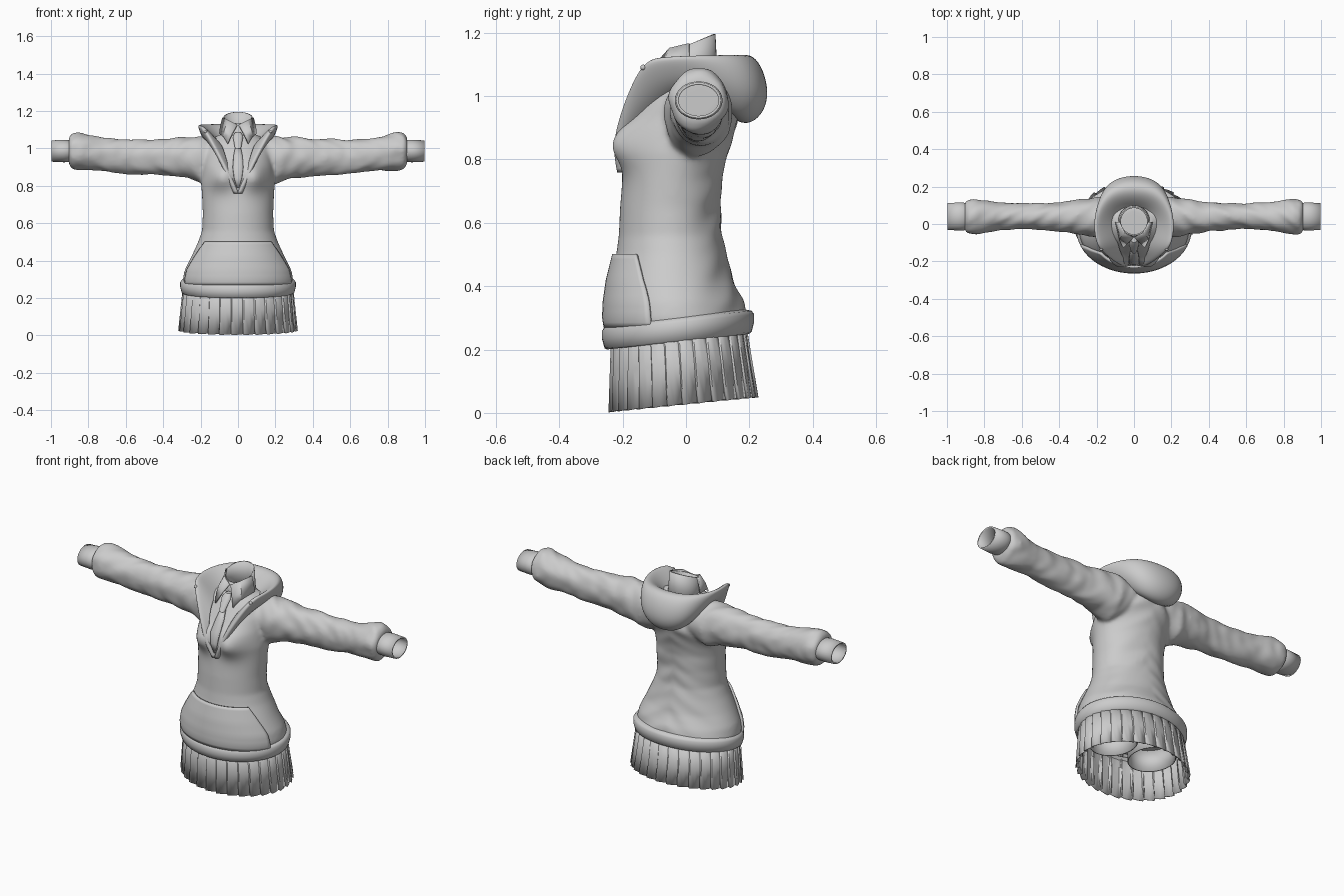
import bpy, bmesh, math
from mathutils import Vector, noise

if "Cube" in bpy.data.objects:
    bpy.data.objects.remove(bpy.data.objects["Cube"])

cloth = bpy.data.materials.new("grey cloth")
cloth.use_nodes = True
GREY = (0.6, 0.6, 0.6, 1)
cloth.diffuse_color = GREY
cloth.node_tree.nodes["Principled BSDF"].inputs["Base Color"].default_value = GREY


def make(name, bm, angle=40):
    bmesh.ops.recalc_face_normals(bm, faces=bm.faces)
    mesh = bpy.data.meshes.new(name)
    bm.to_mesh(mesh)
    bm.free()
    ob = bpy.data.objects.new(name, mesh)
    bpy.context.collection.objects.link(ob)
    mesh.materials.append(cloth)
    bpy.ops.object.select_all(action='DESELECT')
    ob.select_set(True)
    bpy.context.view_layer.objects.active = ob
    bpy.ops.object.shade_smooth_by_angle(angle=math.radians(angle))
    return ob


def loft(bm, rows, closed=True, cap=False):
    rows = [[bm.verts.new(p) for p in row] for row in rows]
    n = len(rows[0])
    for a, b in zip(rows, rows[1:]):
        for i in range(n if closed else n - 1):
            j = (i + 1) % n
            bm.faces.new((a[i], a[j], b[j], b[i]))
    if cap:
        bm.faces.new(rows[0])
        bm.faces.new(rows[-1])


def solid(ob, thickness, offset=0):
    m = ob.modifiers.new("thickness", 'SOLIDIFY')
    m.thickness, m.offset = thickness, offset


def subdivide(ob, levels=2):
    m = ob.modifiers.new("smooth", 'SUBSURF')
    m.levels = m.render_levels = levels


def mirror(ob):
    ob.modifiers.new("mirror", 'MIRROR').use_clip = True


def sample(table, u):
    for a, b in zip(table, table[1:]):
        if u <= b[0]:
            f = max(0, (u - a[0]) / (b[0] - a[0]))
            return [p + (q - p) * f for p, q in zip(a[1:], b[1:])]
    return table[-1][1:]


def angles(n):
    return [math.tau * i / n for i in range(n)]


# Torso: height, half width, front, back
TORSO = [(.26, .29, -.245, .195), (.3, .295, -.252, .19), (.35, .285, -.25, .18),
         (.42, .25, -.24, .15), (.5, .213, -.22, .13), (.56, .192, -.212, .115),
         (.65, .188, -.208, .107), (.74, .192, -.2, .112), (.82, .197, -.195, .135),
         (.9, .19, -.185, .16), (.97, .185, -.15, .16), (1.03, .16, -.11, .13),
         (1.075, .1, -.07, .09)]


def torso_point(z, t, grow=0.0):
    w, front, back = sample(TORSO, z)
    mid, depth = (front + back) / 2, (back - front) / 2
    x, y = (w + grow) * math.cos(t), mid + (depth + grow) * math.sin(t)
    if y < mid:
        bust = math.exp(-((abs(x) - .09) / .07) ** 2 - ((z - .85) / .07) ** 2)
        y -= .058 * bust
    else:
        # slanting folds across the back
        y += .018 * math.sin(t) * noise.noise(Vector((x * 4, 0, z * 13 + abs(x) * 8)))
    return Vector((x, y, z))


def front_point(x, z, lift):
    return torso_point(z, -math.acos(x / sample(TORSO, z)[0])) + Vector((0, -lift, 0))


# Sleeve: distance, back and front limits, lower and upper limits
SLEEVE = [(.1, -.07, .14, .84, 1.06), (.2, -.07, .145, .81, 1.065), (.27, -.06, .135, .84, 1.06),
          (.4, -.04, .115, .853, 1.055), (.58, -.025, .11, .863, 1.045),
          (.72, -.035, .115, .878, 1.055), (.85, -.055, .135, .883, 1.088),
          (.89, -.055, .13, .89, 1.08), (.905, -.035, .115, .92, 1.055)]


def sleeve_ring(x, side):
    y0, y1, z0, z1 = sample(SLEEVE, x)
    ring = []
    for t in angles(40):
        c, s = math.cos(t), math.sin(t)
        fold = 1 + .1 * noise.noise(Vector((x * 17 + c * 1.5, c, s * 1.5 + side)))
        ring.append((side * x, (y0 + y1) / 2 + (y1 - y0) / 2 * c * fold,
                     (z0 + z1) / 2 + (z1 - z0) / 2 * s * fold))
    return ring


# Sweater: torso and sleeves fused into one soft surface
bm = bmesh.new()
loft(bm, [[torso_point(.26 + .815 * i / 60, t) for t in angles(80)] for i in range(61)], cap=True)
for side in (1, -1):
    loft(bm, [sleeve_ring(.1 + .805 * i / 80, side) for i in range(81)], cap=True)
sweater = make("sweater", bm, 180)
m = sweater.modifiers.new("fuse", 'REMESH')
m.mode, m.voxel_size, m.use_smooth_shade = 'VOXEL', .009, True
m = sweater.modifiers.new("soften", 'SMOOTH')
m.factor, m.iterations = .5, 8

# Shirt cuffs at the sleeve ends
for side, label in ((1, "left"), (-1, "right")):
    bm = bmesh.new()
    loft(bm, [[(side * x, .04 + .07 * k * math.cos(t), .986 + .055 * k * math.sin(t))
               for t in angles(32)] for x, k in ((.87, .95), (.93, 1.02), (.998, .96))])
    solid(make(label + "_cuff", bm), .008)

# Hem band, tilted up towards the back
bm = bmesh.new()
rows = []
for h, grow in ((.03, -.03), (0, -.004), (.005, .004), (.035, .012), (.06, .012), (.072, .004), (.078, -.015)):
    rows.append([])
    for t in angles(80):
        y = -.025 + (.228 + grow) * math.sin(t)
        rows[-1].append(((.297 + grow) * math.cos(t), y, .2 + (y + .25) * .11 + h))
loft(bm, rows)
make("hem_band", bm, 60)

# Pouch pocket lying over the belly
bm = bmesh.new()
rows = []
for i in range(15):
    f = i / 14
    half = 1.2 - .28 * f + .1 * math.sin(f * math.pi)
    rows.append([torso_point(.27 + .23 * f, -math.pi / 2 + half * (k / 16 - 1), .007) for k in range(33)])
loft(bm, rows, closed=False)
solid(make("pouch_pocket", bm), .012)

# Pleated skirt with overlapping sawtooth folds
PLEATS = 30
bm = bmesh.new()
rows = []
for f in (0, .5, 1):
    rows.append([])
    for i in range(PLEATS):
        for step, r in ((0, 1), (.45, .985), (.9, .965), (.8, .925)):
            t = math.tau * (i + step) / PLEATS
            r = 1 - (1 - r) * (.3 + .7 * f)
            x = (.292 + .026 * f) * r * math.cos(t)
            y = -.022 + .014 * f + (.213 + .023 * f) * r * math.sin(t)
            low = .002 + (y + .24) * .1 + (1 - r) * .12
            rows[-1].append((x, y, .27 + (low - .27) * f))
loft(bm, rows)
solid(make("pleated_skirt", bm, 20), .004)

# Shorts legs under the skirt
bm = bmesh.new()
for side in (1, -1):
    loft(bm, [[(side * .125 + .112 * math.cos(t), -.01 + .13 * math.sin(t), z)
               for t in angles(32)] for z in (.14, .28)])
solid(make("shorts_legs", bm), .006)

# Hood: columns from the back centre round to the neckline point,
# each running from the outer base over the rim to the inner neck
HOOD = [
    [(0, .12, .95), (0, .2, .88), (0, .29, .97), (0, .235, 1.14), (0, .15, 1.12), (0, .09, 1.04)],
    [(.1, .11, .98), (.12, .18, .92), (.17, .24, 1.01), (.15, .195, 1.15), (.12, .12, 1.11), (.075, .07, 1.04)],
    [(.13, .03, 1.03), (.16, .04, 1.04), (.2, .05, 1.07), (.23, .04, 1.145), (.16, .02, 1.09), (.1, .01, 1.03)],
    [(.13, -.08, 1), (.15, -.09, 1.02), (.18, -.1, 1.06), (.22, -.09, 1.14), (.16, -.06, 1.09), (.1, -.06, 1.03)],
    [(.1, -.13, .96), (.12, -.14, .98), (.15, -.15, 1.03), (.19, -.145, 1.13), (.13, -.13, 1.07), (.08, -.14, 1)],
]
for x, z in ((.05, .87), (.004, .76)):
    HOOD.append([front_point(x + k * .008, z, lift)
                 for k, lift in ((2, -.01), (2, .004), (1, .012), (0, .012), (-.4, .008), (-.5, -.01))])
bm = bmesh.new()
loft(bm, HOOD, closed=False)
hood = make("hood", bm, 180)
mirror(hood)
subdivide(hood, 3)
solid(hood, .008)

# Shirt neck, higher at the back
bm = bmesh.new()
rows = []
for r, base, top in ((.085, 1.02, 0), (.078, 1.1, .5), (.074, 1.165, 1)):
    rows.append([(r * math.cos(t), .015 + r * math.sin(t), base + .03 * top * math.sin(t))
                 for t in angles(40)])
loft(bm, rows)
solid(make("shirt_neck", bm), .008)

# Folded collar points
bm = bmesh.new()
loft(bm, [[(.004, -.072, 1.125), (.05, -.05, 1.15), (.08, .01, 1.165)],
          [(.03, -.1, 1.08), (.07, -.07, 1.1), (.092, .01, 1.12)],
          [(.055, -.125, 1.025), (.075, -.085, 1.06), (.097, .01, 1.08)]], closed=False)
collar = make("shirt_collar", bm)
collar.modifiers.new("mirror", 'MIRROR')
solid(collar, .008)

# Tie knot and blade
bm = bmesh.new()
loft(bm, [[(w * math.cos(t), y + .014 * math.sin(t), z) for t in angles(12)]
          for z, w, y in ((1.085, .016, -.085), (1.065, .028, -.105), (1.0, .016, -.145))], cap=True)
make("tie_knot", bm)
bm = bmesh.new()
loft(bm, [[front_point(s * w, z, .008) for s in (-1, 0, 1)]
          for z, w in ((1.01, .014), (.96, .024), (.9, .028), (.84, .02), (.79, .006))], closed=False)
solid(make("tie_blade", bm), .008)

# Drawstring eyelets on the hood front
bm = bmesh.new()
for side in (1, -1):
    ret = bmesh.ops.create_uvsphere(bm, u_segments=12, v_segments=8, radius=.009)
    bmesh.ops.translate(bm, verts=ret["verts"], vec=(side * .175, -.135, 1.09))
make("hood_eyelets", bm)
